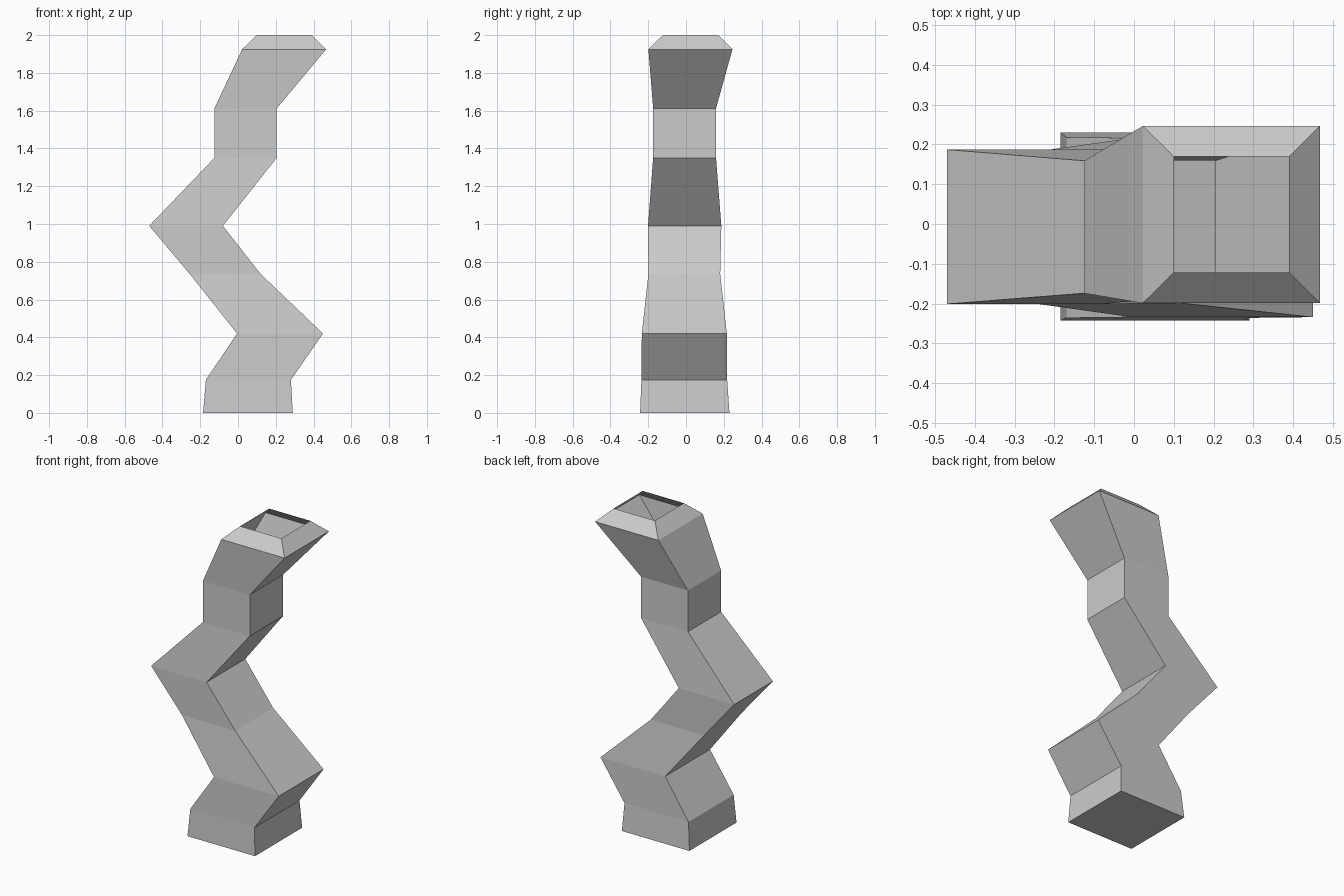
import bpy, bmesh

# Square cross-sections, bottom to top: z, left x, right x, front y, back y
RINGS = [
    (0.00, -0.185, 0.29, -0.243, 0.230),
    (0.175, -0.17, 0.28, -0.236, 0.218),
    (0.42, -0.005, 0.45, -0.234, 0.216),
    (0.735, -0.255, 0.12, -0.199, 0.181),
    (0.99, -0.47, -0.08, -0.201, 0.187),
    (1.35, -0.125, 0.205, -0.174, 0.159),
    (1.612, -0.125, 0.205, -0.174, 0.159),
    (1.925, 0.022, 0.467, -0.199, 0.246),
    (2.00, 0.10, 0.39, -0.122, 0.170),
]

# Crooked tube: skin the sections, closed at the base and open at the top
bm = bmesh.new()
loops = [[bm.verts.new((x, y, z)) for x, y in
          ((x0, y0), (x1, y0), (x1, y1), (x0, y1))]
         for z, x0, x1, y0, y1 in RINGS]
for low, high in zip(loops, loops[1:]):
    for i in range(4):
        j = (i + 1) % 4
        bm.faces.new((low[i], low[j], high[j], high[i]))
bm.faces.new(loops[0][::-1])

mesh = bpy.data.meshes.new("crooked_chimney_pipe")
bm.to_mesh(mesh)
bm.free()
bpy.context.collection.objects.link(
    bpy.data.objects.new("crooked_chimney_pipe", mesh))
